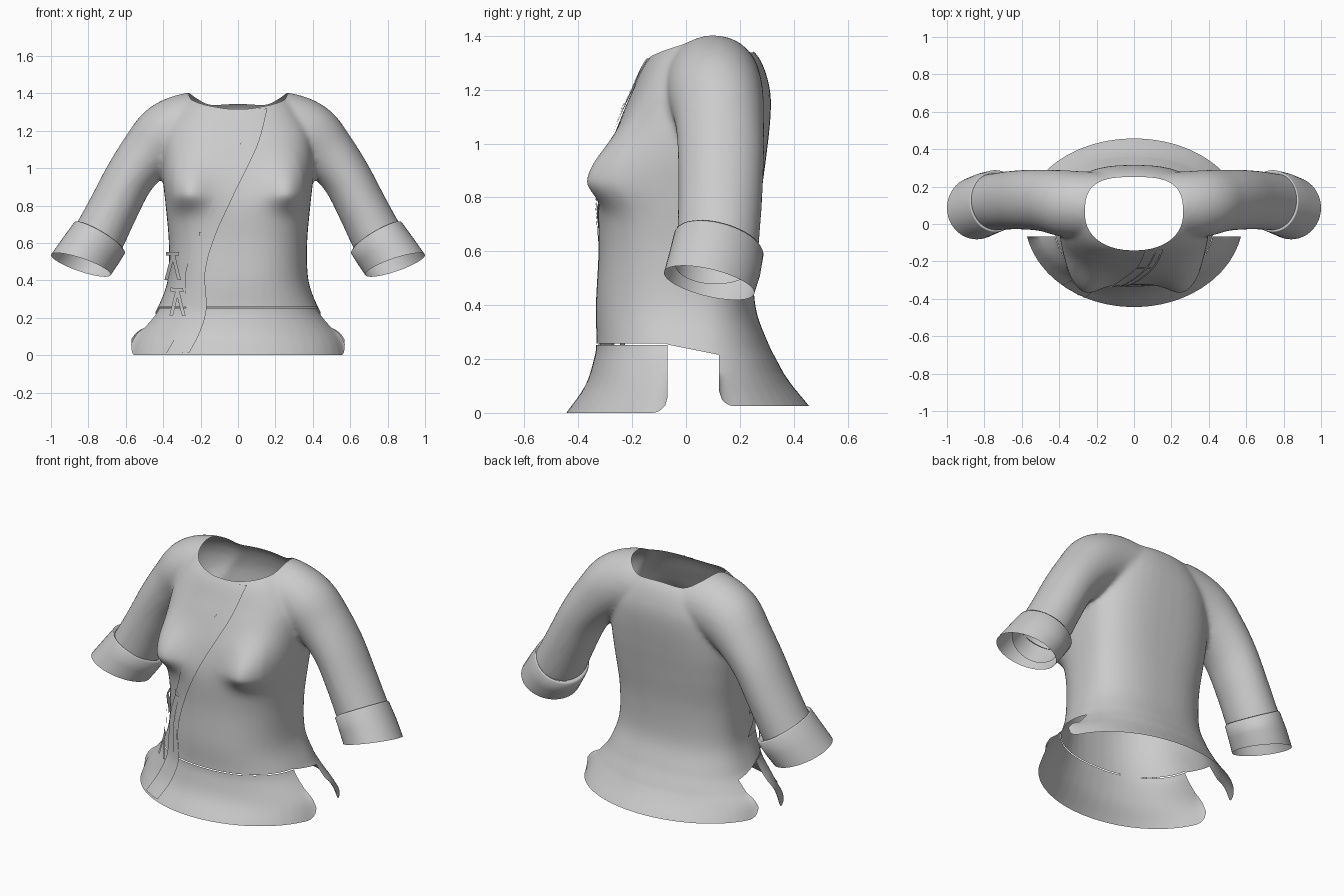
import bpy, bmesh, math
from mathutils import Vector
from mathutils.bvhtree import BVHTree

if "Cube" in bpy.data.objects:
    bpy.data.objects.remove(bpy.data.objects["Cube"])

GREY = (0.6, 0.6, 0.6, 1.0)
cloth = bpy.data.materials.new("grey cloth")
cloth.use_nodes = True
cloth.diffuse_color = GREY
cloth.node_tree.nodes["Principled BSDF"].inputs["Base Color"].default_value = GREY


def add_object(name, bm):
    mesh = bpy.data.meshes.new(name)
    bm.to_mesh(mesh)
    bm.free()
    mesh.materials.clear()
    mesh.materials.append(cloth)
    mesh.shade_smooth()
    ob = bpy.data.objects.new(name, mesh)
    bpy.context.collection.objects.link(ob)
    return ob


def spline(rows, steps=5):
    """Smooth curve through rows of values."""
    rows = [Vector(r) for r in rows]
    out = []
    for i in range(len(rows) - 1):
        a, b = rows[max(i - 1, 0)], rows[i]
        c, d = rows[i + 1], rows[min(i + 2, len(rows) - 1)]
        for k in range(steps):
            t = k / steps
            out.append(b + (c - a) * (t / 2) + (a * 2 - b * 5 + c * 4 - d) * (t * t / 2)
                       + (b * 3 - a - c * 3 + d) * (t ** 3 / 2))
    return out + [rows[-1]]


def loft(bm, rings, capped):
    loops = [[bm.verts.new(p) for p in ring] for ring in rings]
    n = len(loops[0])
    for lo, hi in zip(loops, loops[1:]):
        for i in range(n):
            j = (i + 1) % n
            bm.faces.new((lo[i], lo[j], hi[j], hi[i]))
    if capped:
        bm.faces.new(loops[0])
        bm.faces.new(loops[-1])


def power(v, n):
    return math.copysign(abs(v) ** (2 / n), v)


ANGLES = [2 * math.pi * i / 48 for i in range(48)]

# Torso rings: height, half width, front, back, squareness
torso_rows = [
    (-0.1, 0.61, -0.51, 0.52, 2), (0, 0.585, -0.445, 0.458, 2),
    (0.1, 0.553, -0.375, 0.39, 2), (0.2, 0.465, -0.342, 0.335, 2.2),
    (0.26, 0.427, -0.333, 0.305, 2.3), (0.4, 0.377, -0.335, 0.257, 2.4),
    (0.6, 0.37, -0.325, 0.255, 2.5), (0.8, 0.387, -0.325, 0.278, 2.7),
    (0.95, 0.402, -0.295, 0.298, 2.7), (1.1, 0.4, -0.24, 0.314, 2.6),
    (1.2, 0.38, -0.197, 0.312, 2.5), (1.3, 0.32, -0.152, 0.282, 2.4),
    (1.36, 0.27, -0.1, 0.235, 2.2), (1.39, 0.2, -0.05, 0.18, 2)]
body = bmesh.new()
rings = []
for z, a, front, back, n in spline(torso_rows):
    mid = 0.03
    rings.append([(a * power(math.cos(t), n),
                   mid + power(math.sin(t), n) * (back - mid if math.sin(t) > 0 else mid - front), z)
                  for t in ANGLES])
loft(body, rings, True)

# Sleeves: x, z, y, depth radius, cross radius
sleeve_rows = [
    (0.1, 1.225, 0.1, 0.175, 0.175), (0.25, 1.217, 0.1, 0.18, 0.187),
    (0.38, 1.172, 0.11, 0.178, 0.178), (0.485, 1.075, 0.125, 0.165, 0.15),
    (0.58, 0.95, 0.13, 0.16, 0.134), (0.664, 0.79, 0.127, 0.156, 0.134),
    (0.745, 0.63, 0.118, 0.153, 0.14), (0.8, 0.54, 0.108, 0.152, 0.14),
    (0.88, 0.41, 0.09, 0.15, 0.135)]
path = spline(sleeve_rows)
for side in (-1, 1):
    rings = []
    for i, (x, z, y, depth, cross) in enumerate(path):
        step = path[min(i + 1, len(path) - 1)] - path[max(i - 1, 0)]
        u = Vector((-step[1], step[0])).normalized()
        rings.append([(side * (x + cross * u.x * math.cos(t)), y + depth * math.sin(t),
                       z + cross * u.y * math.cos(t)) for t in ANGLES])
    loft(body, rings, True)
bmesh.ops.recalc_face_normals(body, faces=body.faces)

# Fuse into one soft skin
jacket = add_object("jacket_body", body)
fuse = jacket.modifiers.new("fuse", "REMESH")
fuse.mode, fuse.voxel_size = "VOXEL", 0.014
soft = jacket.modifiers.new("soft", "SMOOTH")
soft.factor, soft.iterations = 0.5, 8
graph = bpy.context.evaluated_depsgraph_get()
skin = bpy.data.meshes.new_from_object(jacket.evaluated_get(graph))
bpy.data.objects.remove(jacket)
bm = bmesh.new()
bm.from_mesh(skin)

# Bust: gentle slope above, fuller below
for v in bm.verts:
    x, y, z = v.co
    if y < -0.05:
        dz = z - 0.865
        fall = ((abs(x) - 0.285) / 0.125) ** 2 + (dz / (0.16 if dz > 0 else 0.085)) ** 2
        v.co.y -= 0.1 * math.exp(-fall) * min((-0.05 - y) / 0.14, 1)
surface = BVHTree.FromBMesh(bm)


def cut(point, normal, keep_test, clear=False):
    faces = [f for f in bm.faces if keep_test(f.calc_center_median())]
    geom = faces + list({e for f in faces for e in f.edges}) + list({v for f in faces for v in f.verts})
    bmesh.ops.bisect_plane(bm, geom=geom, dist=1e-5, plane_co=point, plane_no=normal, clear_outer=clear)


def remove(test):
    doomed = [f for f in bm.faces if test(f.calc_center_median())]
    bmesh.ops.delete(bm, geom=doomed, context="FACES")


# Open hem and sleeve ends
cut((0, 0, 0), (0, 0, -1), lambda c: c.z < 0.1, True)
for side in (-1, 1):
    cut((side * 0.79, 0, 0.555), (side * 0.55, 0, -0.83),
        lambda c: c.x * side > 0.5 and c.z > 0.3, True)

# Side slits, and the waist seam across the front
SLIT_F, SLIT_B, SLIT_TOP, SEAM = -0.068, 0.122, 0.24, 0.253
low = lambda c: c.z < 0.32
cut((0, SLIT_F, 0), (0, 1, 0), low)
cut((0, SLIT_B, 0), (0, 1, 0), low)
cut((0, 0, SLIT_TOP), (0, 0.2, 1), low)
for dz in (0, 0.005):
    cut((0, 0, SEAM + dz), (0, 0, 1), lambda c: low(c) and c.y < SLIT_F)
remove(lambda c: SLIT_F < c.y < SLIT_B and c.z + 0.2 * c.y < SLIT_TOP)
remove(lambda c: c.y < SLIT_F and SEAM < c.z < SEAM + 0.005)

# Rounded hem corners, back tail slightly shorter
R, BAND = 0.06, 0.15
for v in bm.verts:
    if v.co.z < BAND:
        d = max(SLIT_F - v.co.y, v.co.y - SLIT_B)
        base = 0.025 if v.co.y > SLIT_B else 0
        if d < R:
            base += R - math.sqrt(max(R * R - (R - d) ** 2, 0))
        v.co.z = base + v.co.z * (BAND - base) / BAND


# Neck opening: round in front, squarer behind
def neck_ratio(c):
    n = 3 if c.y > 0.055 else 2.2
    return (abs(c.x / 0.262) ** n + abs((c.y - 0.055) / 0.196) ** n) ** (1 / n)


remove(lambda c: c.z > 1.2 and neck_ratio(c) < 1)
bmesh.ops.delete(bm, geom=[v for v in bm.verts if not v.link_faces], context="VERTS")
rim = [v for v in bm.verts if v.is_boundary and v.co.z > 1.2]
for step in range(12):
    eased = []
    for v in rim:
        beside = [e.other_vert(v).co for e in v.link_edges if e.is_boundary]
        co = v.co / 2 + sum(beside, Vector()) / (2 * len(beside))
        k = neck_ratio(co)
        eased.append(Vector((co.x / k, 0.055 + (co.y - 0.055) / k, co.z)))
    for v, co in zip(rim, eased):
        v.co = co
near = {e.other_vert(v) for v in rim for e in v.link_edges} - set(rim)
bmesh.ops.smooth_vert(bm, verts=list(near), factor=0.5, use_axis_x=True, use_axis_y=True, use_axis_z=True)
add_object("jacket_body", bm)

# Turned-back cuffs: x, z, y, cross radius, depth radius, tilt in degrees
cuff_rows = [(0.752, 0.622, 0.12, 0.13, 0.145, 29), (0.744, 0.635, 0.122, 0.15, 0.16, 29),
             (0.742, 0.625, 0.122, 0.158, 0.166, 29), (0.79, 0.555, 0.107, 0.163, 0.169, 24),
             (0.84, 0.483, 0.086, 0.168, 0.168, 18)]
for side, label in ((1, "left"), (-1, "right")):
    cuff = bmesh.new()
    rings = []
    for x, z, y, cross, depth, tilt in cuff_rows:
        ux, uz = math.cos(math.radians(tilt)), math.sin(math.radians(tilt))
        rings.append([(side * (x + cross * ux * math.cos(t)), y + depth * math.sin(t),
                       z + cross * uz * math.cos(t) - 0.22 * depth * math.sin(t)) for t in ANGLES])
    loft(cuff, rings, False)
    bmesh.ops.recalc_face_normals(cuff, faces=cuff.faces)
    add_object(label + "_cuff", cuff)


def strip(name, rows, lift, across=5):
    """Ribbon laid on the front; rows hold height, left x, right x."""
    ribbon = bmesh.new()
    lines = []
    for z, xa, xb in spline(rows, 8):
        line = []
        for i in range(across + 1):
            x = xa + (xb - xa) * i / across
            hit = surface.ray_cast(Vector((x, -1, z)), Vector((0, 1, 0)))
            line.append(ribbon.verts.new(hit[0] + hit[1] * lift))
        lines.append(line)
    for p, q in zip(lines, lines[1:]):
        for i in range(across):
            ribbon.faces.new((p[i], q[i], q[i + 1], p[i + 1]))
    return add_object(name, ribbon)


# Diagonal wrap closure with piping on its free edge
wrap = [(1.312, 0.055, 0.15), (1.12, 0.01, 0.1), (0.87, -0.115, -0.02), (0.65, -0.2, -0.12),
        (0.45, -0.275, -0.175), (0.25, -0.275, -0.17), (0.12, -0.32, -0.205), (0.01, -0.38, -0.26)]
strip("wrap_band", wrap, 0.006)
strip("edge_piping", [(z, b - 0.008, b + 0.004) for z, a, b in wrap], 0.01, 3)
strip("inner_piping", [(z, b - 0.042, b - 0.032) for z, a, b in wrap], 0.01, 3)
strip("upper_tab", [(1.145, 0.025, 0.09), (1.122, 0.01, 0.08)], 0.012, 3)
strip("lower_tab", [(0.66, -0.205, -0.19), (0.625, -0.2, -0.155)], 0.012, 3)

# Two pairs of knotted ties
for label, x, z in (("upper", -0.33, 0.54), ("lower", -0.31, 0.345)):
    strip(label + "_tie_knot", [(z + 0.012, x - 0.035, x + 0.03), (z - 0.008, x - 0.035, x + 0.03)], 0.02, 4)
    for end, lean in (("outer", -0.035), ("inner", 0.03)):
        strip(label + "_tie_" + end,
              [(z, x - 0.01, x + 0.008), (z - 0.07, x + lean / 2 - 0.01, x + lean / 2 + 0.008),
               (z - 0.14, x + lean - 0.01, x + lean + 0.008)], 0.018, 3)
